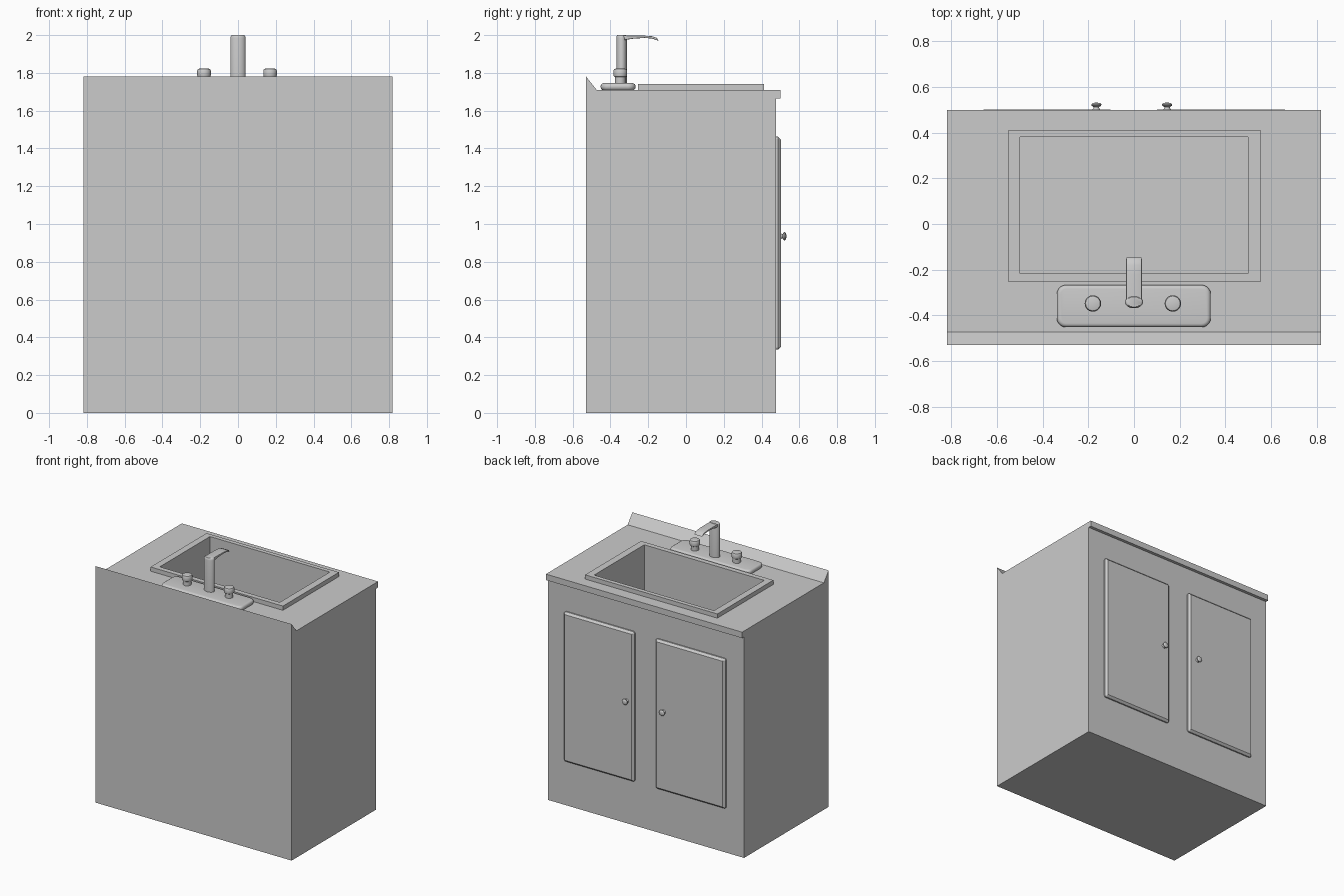
import bpy, bmesh, math
from mathutils import Matrix, Vector

if "Cube" in bpy.data.objects:
    bpy.data.objects.remove(bpy.data.objects["Cube"])


def finish(bm, name, smooth=False):
    bmesh.ops.recalc_face_normals(bm, faces=bm.faces)
    mesh = bpy.data.meshes.new(name)
    bm.to_mesh(mesh)
    bm.free()
    ob = bpy.data.objects.new(name, mesh)
    bpy.context.collection.objects.link(ob)
    bpy.ops.object.select_all(action='DESELECT')
    bpy.context.view_layer.objects.active = ob
    ob.select_set(True)
    if smooth:
        bpy.ops.object.shade_smooth_by_angle(angle=math.radians(40))
    return ob


def box_bm(lo, hi):
    lo, hi = Vector(lo), Vector(hi)
    bm = bmesh.new()
    bmesh.ops.create_cube(bm, size=1)
    for v in bm.verts:
        v.co = (lo + hi) / 2 + v.co * (hi - lo)
    return bm


def bevel(bm, test, offset, segments):
    edges = [e for e in bm.edges if test(e.verts[0].co, e.verts[1].co)]
    bmesh.ops.bevel(bm, geom=edges, offset=offset, segments=segments,
                    profile=0.5, affect='EDGES', clamp_overlap=True)


def extrude_x(profile, x0, x1):
    """Extrude a closed (y, z) profile along x."""
    bm = bmesh.new()
    face = bm.faces.new([bm.verts.new((x0, y, z)) for y, z in profile])
    out = bmesh.ops.extrude_face_region(bm, geom=[face])
    verts = [g for g in out['geom'] if isinstance(g, bmesh.types.BMVert)]
    bmesh.ops.translate(bm, verts=verts, vec=(x1 - x0, 0, 0))
    return bm


def lathe(name, profile, matrix, sides=24):
    """Revolve (radius, height) rings about z, capped, then transform."""
    bm = bmesh.new()
    rings = [[bm.verts.new((r * math.cos(2 * math.pi * i / sides),
                            r * math.sin(2 * math.pi * i / sides), h))
              for i in range(sides)] for r, h in profile]
    for a, b in zip(rings, rings[1:]):
        for i in range(sides):
            j = (i + 1) % sides
            bm.faces.new((a[i], a[j], b[j], b[i]))
    bm.faces.new(rings[0])
    bm.faces.new(rings[-1])
    bm.transform(matrix)
    return finish(bm, name, True)


def cut(ob, cutter):
    mod = ob.modifiers.new("basin_cut", 'BOOLEAN')
    mod.object, mod.operation, mod.solver = cutter, 'DIFFERENCE', 'EXACT'
    bpy.context.view_layer.objects.active = ob
    bpy.ops.object.modifier_apply(modifier=mod.name)


# Cabinet with countertop lip and sloped backsplash
body = finish(extrude_x([(-0.53, 0), (0.477, 0), (0.477, 1.665), (0.5, 1.665),
                         (0.5, 1.71), (-0.473, 1.71), (-0.53, 1.782)],
                        -0.818, 0.818), "cabinet_and_counter")

# Raised sink rim, and the basin opening cut through both
rim = finish(box_bm((-0.55, -0.255, 1.70), (0.553, 0.412, 1.742)), "sink_rim")
cutter = finish(box_bm((-0.5, -0.217, 1.31), (0.5, 0.38, 1.9)), "basin_cutter")
cutter.hide_render = True
cut(body, cutter)
cut(rim, cutter)
bpy.data.objects.remove(cutter)

# Doors with chamfered front edges, and their turned knobs
for side, x0, x1, kx in (("left", -0.672, -0.09, -0.165), ("right", 0.088, 0.675, 0.145)):
    bm = box_bm((x0, 0.47, 0.335), (x1, 0.502, 1.463))
    bevel(bm, lambda a, b: abs(a.y - b.y) > 0.01, 0.012, 2)
    bevel(bm, lambda a, b: a.y > 0.501 and b.y > 0.501, 0.02, 1)
    finish(bm, side + "_door")
    lathe(side + "_knob",
          [(0.018, 0), (0.012, 0.008), (0.012, 0.012), (0.021, 0.018),
           (0.022, 0.024), (0.017, 0.029), (0.008, 0.031)],
          Matrix.Translation((kx, 0.5, 0.935)) @ Matrix.Rotation(-math.pi / 2, 4, 'X'))

# Rounded faucet base plate
bm = box_bm((-0.338, -0.452, 1.708), (0.336, -0.267, 1.746))
bevel(bm, lambda a, b: abs(a.z - b.z) > 0.01, 0.04, 5)
bevel(bm, lambda a, b: abs(a.z - b.z) < 0.001, 0.017, 4)
finish(bm, "faucet_base", True)

# Oval faucet column
lathe("faucet_column", [(1, 1.74), (1, 1.985), (0.93, 1.996), (0.8, 2.0)],
      Matrix.Translation((0, -0.341, 0)) @ Matrix.Diagonal((0.04, 0.028, 1, 1)))

# Thin spout curving down at the tip
bm = extrude_x([(-0.34, 1.998), (-0.22, 1.997), (-0.18, 1.994), (-0.155, 1.986),
                (-0.146, 1.972), (-0.155, 1.973), (-0.18, 1.982), (-0.22, 1.985),
                (-0.28, 1.981), (-0.34, 1.972)], -0.034, 0.034)
bevel(bm, lambda a, b: abs(a.x - b.x) < 0.001, 0.004, 2)
finish(bm, "spout", True)

# Two tap handles
for side, x in (("left", -0.18), ("right", 0.17)):
    lathe(side + "_tap",
          [(0.028, 1.74), (0.028, 1.777), (0.034, 1.781), (0.036, 1.788),
           (0.036, 1.812), (0.032, 1.82), (0.026, 1.822)],
          Matrix.Translation((x, -0.348, 0)))
